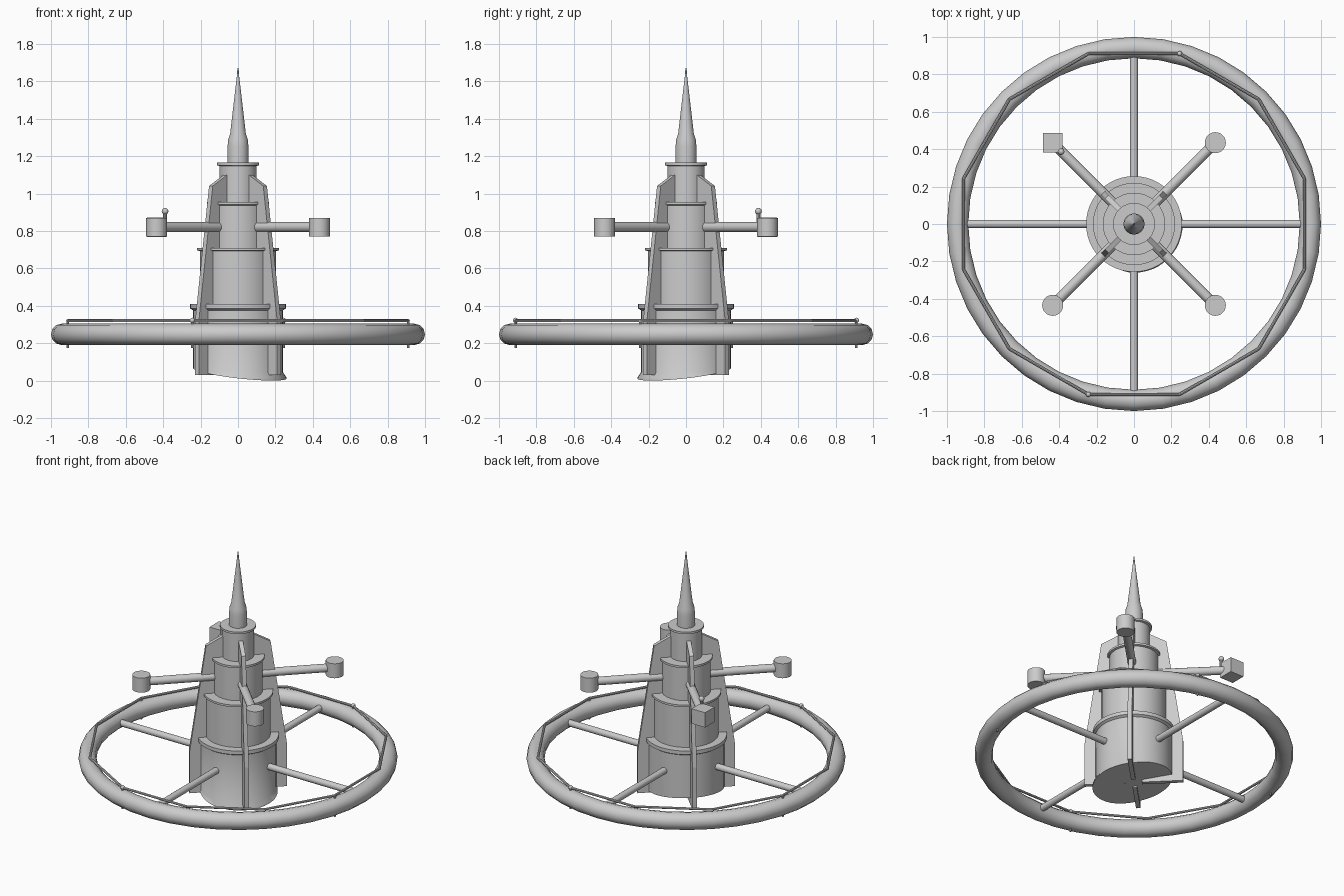
import bpy, bmesh, math
from mathutils import Vector

if "Cube" in bpy.data.objects:
    bpy.data.objects.remove(bpy.data.objects["Cube"])

grey = bpy.data.materials.new("light_grey")
grey.diffuse_color = (0.6, 0.6, 0.6, 1)
grey.use_nodes = True
grey.node_tree.nodes["Principled BSDF"].inputs["Base Color"].default_value = grey.diffuse_color


def finish(bm, name, smooth=True):
    bmesh.ops.recalc_face_normals(bm, faces=bm.faces)
    me = bpy.data.meshes.new(name)
    bm.to_mesh(me)
    bm.free()
    me.materials.append(grey)
    ob = bpy.data.objects.new(name, me)
    bpy.context.collection.objects.link(ob)
    if smooth:
        bpy.ops.object.select_all(action='DESELECT')
        ob.select_set(True)
        bpy.context.view_layer.objects.active = ob
        bpy.ops.object.shade_smooth_by_angle(angle=math.radians(35))
    return ob


def lathe(profile, n=48):
    """Closed solid of revolution from (radius, z) points."""
    bm = bmesh.new()
    rings = [[bm.verts.new((r * math.cos(2 * math.pi * i / n), r * math.sin(2 * math.pi * i / n), z))
              for i in range(n)] for r, z in profile]
    for a, b in zip(rings, rings[1:]):
        for i in range(n):
            j = (i + 1) % n
            bm.faces.new((a[i], a[j], b[j], b[i]))
    bm.faces.new(rings[0][::-1])
    bm.faces.new(rings[-1])
    return bm


def rod(name, a, b, r, n=16):
    a, b = Vector(a), Vector(b)
    bm = lathe([(r, 0), (r, (b - a).length)], n)
    bm.transform((b - a).to_track_quat('Z', 'Y').to_matrix().to_4x4())
    bmesh.ops.translate(bm, verts=bm.verts, vec=a)
    return finish(bm, name)


def ball(name, p, r):
    bm = bmesh.new()
    bmesh.ops.create_uvsphere(bm, u_segments=12, v_segments=8, radius=r)
    bmesh.ops.translate(bm, verts=bm.verts, vec=p)
    return finish(bm, name)


def polar(r, deg, z):
    return (r * math.cos(math.radians(deg)), r * math.sin(math.radians(deg)), z)


# Lowest tier, its underside sliced at a slant
bm = lathe([(0.262, -0.02), (0.26, 0.015), (0.24, 0.045), (0.24, 0.375), (0.256, 0.385), (0.256, 0.41)])
cut = bmesh.ops.bisect_plane(bm, geom=bm.verts[:] + bm.edges[:] + bm.faces[:],
                             plane_co=(0, 0, 0.04), plane_no=(0.109, -0.109, 1), clear_inner=True)
bmesh.ops.holes_fill(bm, edges=[e for e in bm.edges if e.is_boundary])
finish(bm, "base_tier")

# Upper tiers with a thin projecting rim
for name, r, rim, z0, z1 in [("second_tier", 0.203, 0.22, 0.40, 0.71),
                             ("third_tier", 0.154, 0.167, 0.70, 0.955),
                             ("top_tier", 0.10, 0.112, 0.94, 1.165)]:
    finish(lathe([(r, z0), (r, z1 - 0.018), (rim, z1 - 0.014), (rim, z1)]), name)

# Spire
finish(lathe([(0.056, 1.16), (0.056, 1.25), (0.052, 1.29), (0.042, 1.32),
              (0.006, 1.63), (0.003, 1.67)], 32), "spire")

# Diagonal fins, arms and pods
fin_outline = [(0.05, 0.03), (0.31, 0.03), (0.31, 0.32), (0.205, 1.04), (0.095, 1.10), (0.05, 1.10)]
for k in range(4):
    ang = 45 + 90 * k
    bm = bmesh.new()
    side = [bm.verts.new((x, -0.014, z)) for x, z in fin_outline]
    face = bm.faces.new(side)
    ext = bmesh.ops.extrude_face_region(bm, geom=[face])
    bmesh.ops.translate(bm, vec=(0, 0.028, 0),
                        verts=[g for g in ext["geom"] if isinstance(g, bmesh.types.BMVert)])
    fin = finish(bm, f"fin_{k + 1}", False)
    fin.rotation_euler.z = math.radians(ang)
    rod(f"arm_{k + 1}", polar(0.12, ang, 0.82), polar(0.60, ang, 0.82), 0.027)
    pod = polar(0.615, ang, 0)
    if k == 1:
        # The back left pod is boxy
        bm = bmesh.new()
        bmesh.ops.create_cube(bm, size=0.103)
        bmesh.ops.translate(bm, verts=bm.verts, vec=(pod[0], pod[1], 0.82))
        finish(bm, "box_pod", False)
    else:
        rod(f"pod_{k + 1}", (pod[0], pod[1], 0.77), (pod[0], pod[1], 0.87), 0.056, 32)

# Small beacon on the back left pod
rod("beacon_post", (-0.39, 0.387, 0.82), (-0.39, 0.387, 0.90), 0.011, 10)
ball("beacon", (-0.39, 0.387, 0.905), 0.018)

# Outer ring
bm = bmesh.new()
N, M = 40, 12
g = [[bm.verts.new(polar(0.943 + 0.057 * math.cos(2 * math.pi * j / M), 360 * i / N,
                         0.247 + 0.057 * math.sin(2 * math.pi * j / M)))
      for j in range(M)] for i in range(N)]
for i in range(N):
    for j in range(M):
        i2, j2 = (i + 1) % N, (j + 1) % M
        bm.faces.new((g[i][j], g[i2][j], g[i2][j2], g[i][j2]))
finish(bm, "outer_ring")

# Spokes
for k in range(4):
    rod(f"spoke_{k + 1}", polar(0.2, 90 * k, 0.247), polar(0.91, 90 * k, 0.247), 0.022)

# Twelve-sided rail above the ring, held by four pins
for k in range(12):
    a = 15 + 30 * k
    rod(f"rail_{k + 1}", polar(0.943, a, 0.32), polar(0.943, a + 30, 0.32), 0.008, 8)
for k in range(4):
    a = -105 + 90 * k
    rod(f"rail_pin_{k + 1}", polar(0.943, a, 0.175), polar(0.943, a, 0.325), 0.007, 8)
    if k % 2 == 0:
        ball(f"rail_bead_{k + 1}", polar(0.943, a, 0.322), 0.014)
